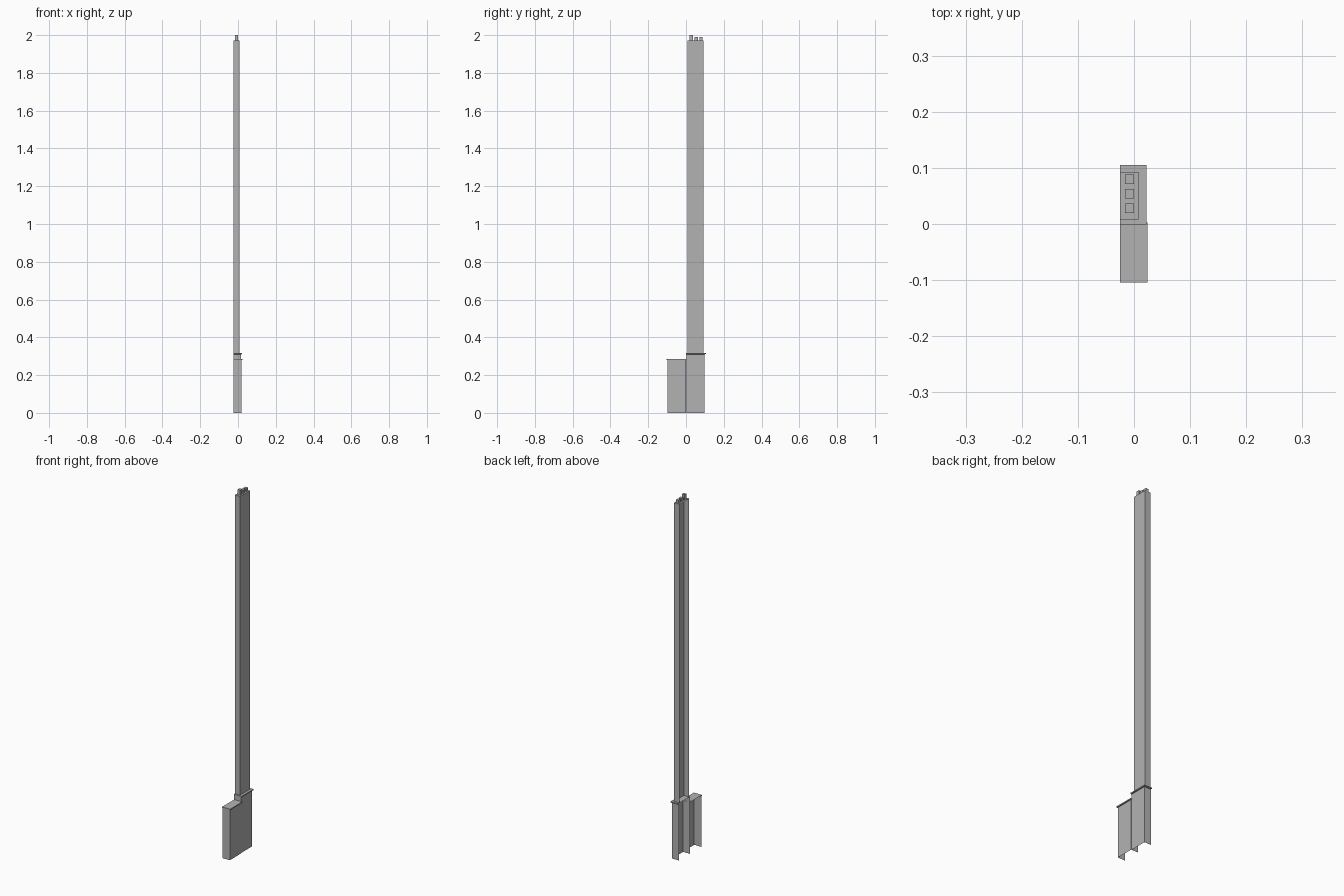
import bpy, bmesh

if "Cube" in bpy.data.objects:
    bpy.data.objects.remove(bpy.data.objects["Cube"])

BACK_X = -0.025  # open side that sits against a wall

# dark grey for every part
grey = bpy.data.materials.new("dark_grey")
grey.diffuse_color = (0.45, 0.45, 0.45, 1)
grey.use_nodes = True
grey.node_tree.nodes["Principled BSDF"].inputs["Base Color"].default_value = grey.diffuse_color


def open_shell(name, levels):
    """Stack of U-shaped sections (x right, y min, y max, z), open at the left and below, capped on top."""
    bm = bmesh.new()
    rings = []
    for x, y0, y1, z in levels:
        pts = [(BACK_X, y0), (x, y0), (x, y1), (BACK_X, y1)]
        rings.append([bm.verts.new((px, py, z)) for px, py in pts])
    for a, b in zip(rings, rings[1:]):
        for i in range(3):
            bm.faces.new((a[i], a[i + 1], b[i + 1], b[i]))
    bm.faces.new(rings[-1])
    me = bpy.data.meshes.new(name)
    bm.to_mesh(me)
    bm.free()
    me.materials.append(grey)
    ob = bpy.data.objects.new(name, me)
    bpy.context.collection.objects.link(ob)
    return ob


def box(name, x0, x1, y0, y1, z0, z1):
    bpy.ops.mesh.primitive_cube_add(size=1, location=((x0 + x1) / 2, (y0 + y1) / 2, (z0 + z1) / 2))
    ob = bpy.context.object
    ob.name = name
    ob.scale = (x1 - x0, y1 - y0, z1 - z0)
    ob.data.materials.append(grey)
    return ob


def base_with_ledge(name, x, y0, y1, top, out_x, out_y0, out_y1):
    """Straight base block finished with a thin overhanging ledge."""
    return open_shell(name, [
        (x, y0, y1, 0),
        (x, y0, y1, top - 0.007),
        (out_x, out_y0, out_y1, top - 0.006),
        (out_x, out_y0, out_y1, top),
    ])


# lower front block and taller rear block, set slightly back
base_with_ledge("front_base", 0.019, -0.099, 0.001, 0.286, 0.024, -0.104, 0.003)
base_with_ledge("rear_base", 0.016, 0.002, 0.098, 0.317, 0.022, -0.001, 0.105)

# tall shaft
open_shell("shaft", [(0.008, 0.008, 0.093, 0.317), (0.008, 0.008, 0.093, 1.971)])

# three square pots, the front one slightly taller
for i, (y, top) in enumerate([(0.028, 2.0), (0.054, 1.989), (0.080, 1.989)]):
    box(f"pot_{i + 1}", -0.016, 0.0, y - 0.0085, y + 0.0085, 1.971, top)
